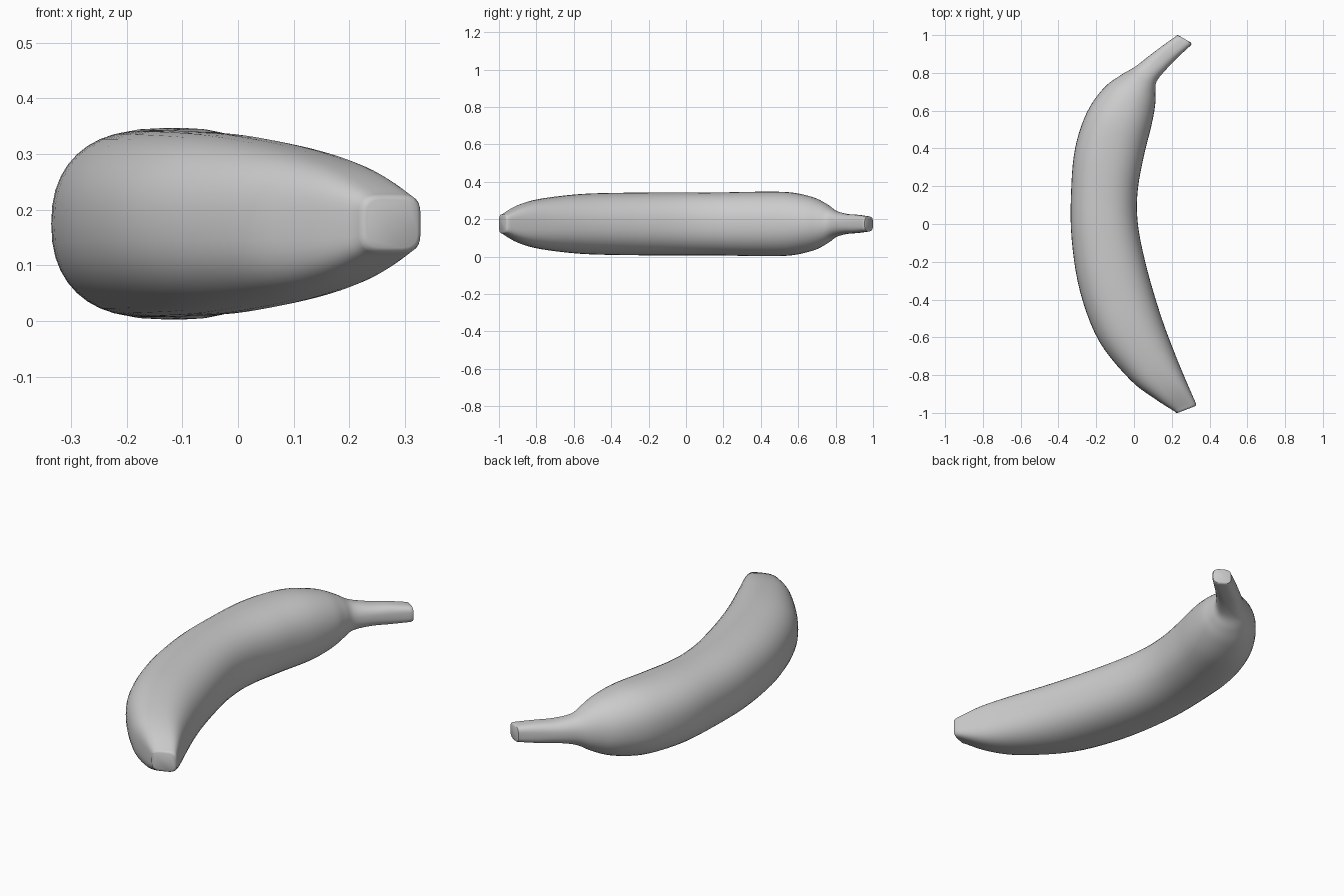
import bpy, bmesh, math
from mathutils import Vector

if "Cube" in bpy.data.objects:
    bpy.data.objects.remove(bpy.data.objects["Cube"])

# Stations along the fruit: outer x, outer y, inner x, inner y, half height, squareness
STATIONS = [
    (0.216, -0.993, 0.328, -0.950, 0.053, 4.0),
    (0.11, -0.925, 0.278, -0.835, 0.103, 3.0),
    (-0.02, -0.825, 0.222, -0.70, 0.136, 2.5),
    (-0.185, -0.62, 0.147, -0.50, 0.160, 2.3),
    (-0.285, -0.36, 0.072, -0.25, 0.167, 2.3),
    (-0.330, -0.08, 0.023, -0.02, 0.168, 2.3),
    (-0.333, 0.17, 0.018, 0.16, 0.168, 2.3),
    (-0.312, 0.40, 0.050, 0.35, 0.172, 2.3),
    (-0.250, 0.59, 0.092, 0.52, 0.169, 2.2),
    (-0.160, 0.72, 0.112, 0.63, 0.143, 2.1),
    (-0.070, 0.788, 0.113, 0.70, 0.108, 2.1),
    (0.005, 0.832, 0.120, 0.755, 0.072, 2.2),
    (0.080, 0.89, 0.170, 0.818, 0.054, 2.5),
    (0.150, 0.943, 0.235, 0.885, 0.049, 2.8),
    (0.222, 0.994, 0.302, 0.947, 0.041, 3.2),
]
MID_Z, SIDES, STEPS = 0.175, 40, 5


def spline(a, b, c, d, t):
    return [0.5 * (2*q + (r-p)*t + (2*p-5*q+4*r-s)*t*t + (3*q-p-3*r+s)*t**3)
            for p, q, r, s in zip(a, b, c, d)]


def ring(bm, st, scale=1.0, push=0.0):
    xo, yo, xi, yi, h, e = st
    outer, inner = Vector((xo, yo, MID_Z)), Vector((xi, yi, MID_Z))
    mid, half = (outer + inner) / 2, (inner - outer) / 2
    along = Vector((-half.y, half.x, 0)).normalized() * push
    verts = []
    for i in range(SIDES):
        a = 2 * math.pi * i / SIDES
        c, s = math.cos(a), math.sin(a)
        u = math.copysign(abs(c) ** (2 / e), c) * scale
        v = math.copysign(abs(s) ** (2 / e), s) * scale
        verts.append(bm.verts.new(mid + half * u + Vector((0, 0, h * v)) + along))
    return verts


bm = bmesh.new()
# Rounded blossom end, body and stem, rounded stem end
first, last = STATIONS[0], STATIONS[-1]
rings = [ring(bm, first, 0.82, -0.012), ring(bm, first, 0.95, -0.008)]
n = len(STATIONS)
for k in range(n - 1):
    pts = [STATIONS[min(max(k + j, 0), n - 1)] for j in (-1, 0, 1, 2)]
    rings += [ring(bm, spline(*pts, t / STEPS)) for t in range(STEPS)]
rings += [ring(bm, last), ring(bm, last, 0.95, 0.008), ring(bm, last, 0.8, 0.011)]

for r0, r1 in zip(rings, rings[1:]):
    for i in range(SIDES):
        j = (i + 1) % SIDES
        bm.faces.new((r0[i], r0[j], r1[j], r1[i]))
bm.faces.new(rings[0])
bm.faces.new(rings[-1])
bmesh.ops.recalc_face_normals(bm, faces=bm.faces)

mesh = bpy.data.meshes.new("banana")
bm.to_mesh(mesh)
bm.free()
obj = bpy.data.objects.new("banana", mesh)
bpy.context.collection.objects.link(obj)
bpy.context.view_layer.objects.active = obj
obj.select_set(True)
bpy.ops.object.shade_smooth_by_angle(angle=math.radians(50))
